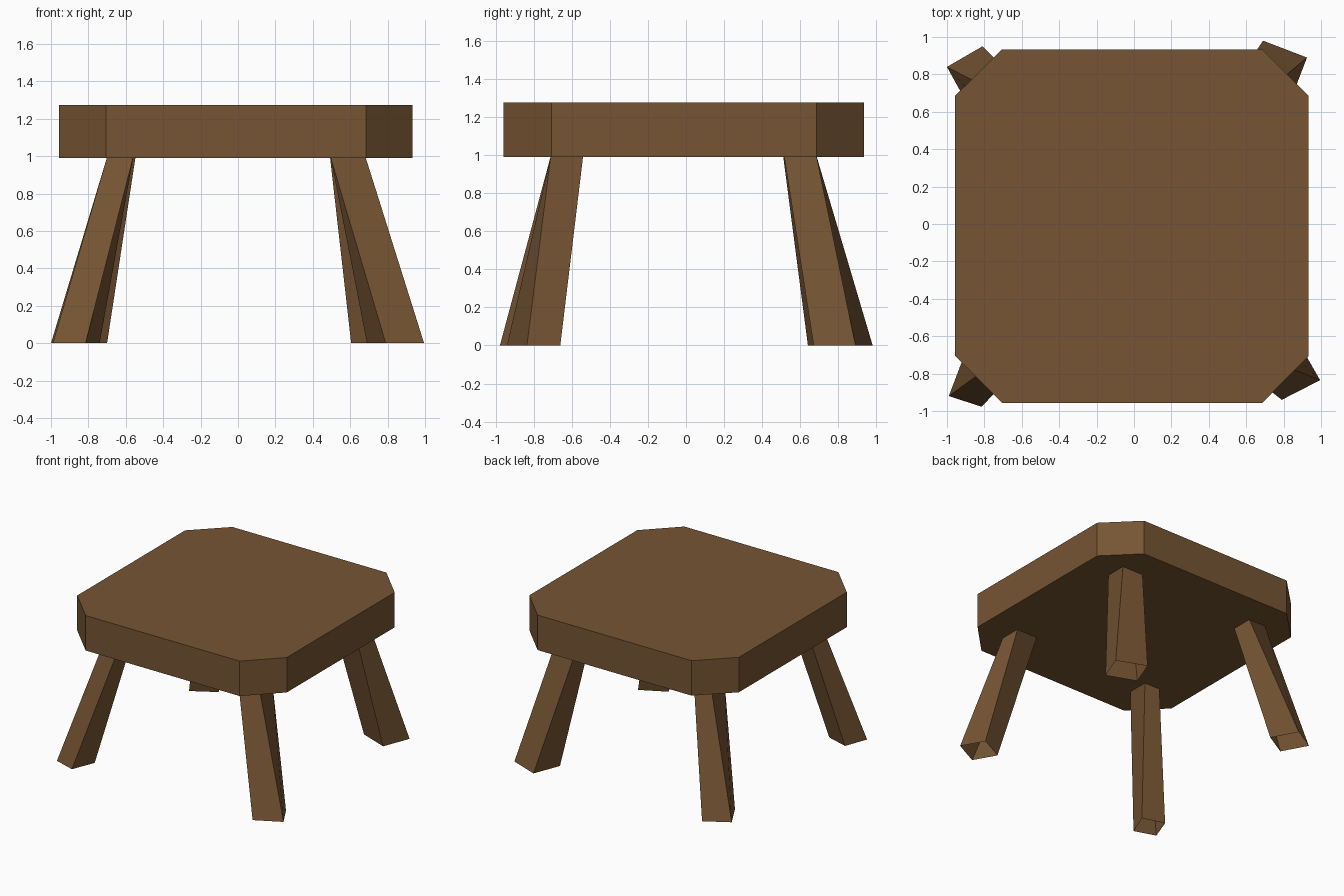
import bpy, bmesh

if "Cube" in bpy.data.objects:
    bpy.data.objects.remove(bpy.data.objects["Cube"])

wood = bpy.data.materials.new("brown wood")
wood.diffuse_color = (0.18, 0.09, 0.033, 1)
wood.use_nodes = True
wood.node_tree.nodes["Principled BSDF"].inputs["Base Color"].default_value = wood.diffuse_color


def loft(name, lower, upper, z0, z1, closed_bottom=True):
    """Join two counter-clockwise outlines with flat side faces."""
    bm = bmesh.new()
    low = [bm.verts.new((x, y, z0)) for x, y in lower]
    top = [bm.verts.new((x, y, z1)) for x, y in upper]
    n = len(low)
    for i in range(n):
        j = (i + 1) % n
        bm.faces.new((low[i], low[j], top[j], top[i]))
    bm.faces.new(top)
    if closed_bottom:
        bm.faces.new(low[::-1])
    mesh = bpy.data.meshes.new(name)
    bm.to_mesh(mesh)
    bm.free()
    mesh.materials.append(wood)
    obj = bpy.data.objects.new(name, mesh)
    bpy.context.collection.objects.link(obj)
    return obj


# Seat: thick square slab with cut corners
a, b, c, d = -0.957, -0.705, 0.685, 0.934
outline = [(b, a), (c, a), (d, b), (d, c), (c, d), (b, d), (a, c), (a, b)]
seat = loft("seat", outline, outline, 0.99, 1.275)

# Legs: splayed, hollow below, each foot turned a little differently
# (foot corners, then x and y range of the square top)
legs = {
    "front_left_leg": ([(-0.99, -0.92), (-0.815, -0.977), (-0.74, -0.79), (-0.92, -0.735)],
                       (-0.70, -0.56), (-0.71, -0.54)),
    "front_right_leg": ([(0.79, -0.94), (0.995, -0.835), (0.895, -0.66), (0.69, -0.765)],
                        (0.495, 0.682), (-0.71, -0.54)),
    "back_right_leg": ([(0.605, 0.76), (0.84, 0.67), (0.925, 0.89), (0.69, 0.98)],
                       (0.492, 0.682), (0.515, 0.685)),
    "back_left_leg": ([(-0.89, 0.64), (-0.70, 0.75), (-0.81, 0.95), (-1.0, 0.84)],
                      (-0.70, -0.548), (0.51, 0.685)),
}
for name, (foot, (x0, x1), (y0, y1)) in legs.items():
    loft(name, foot, [(x0, y0), (x1, y0), (x1, y1), (x0, y1)], 0.0, 0.995, False)
